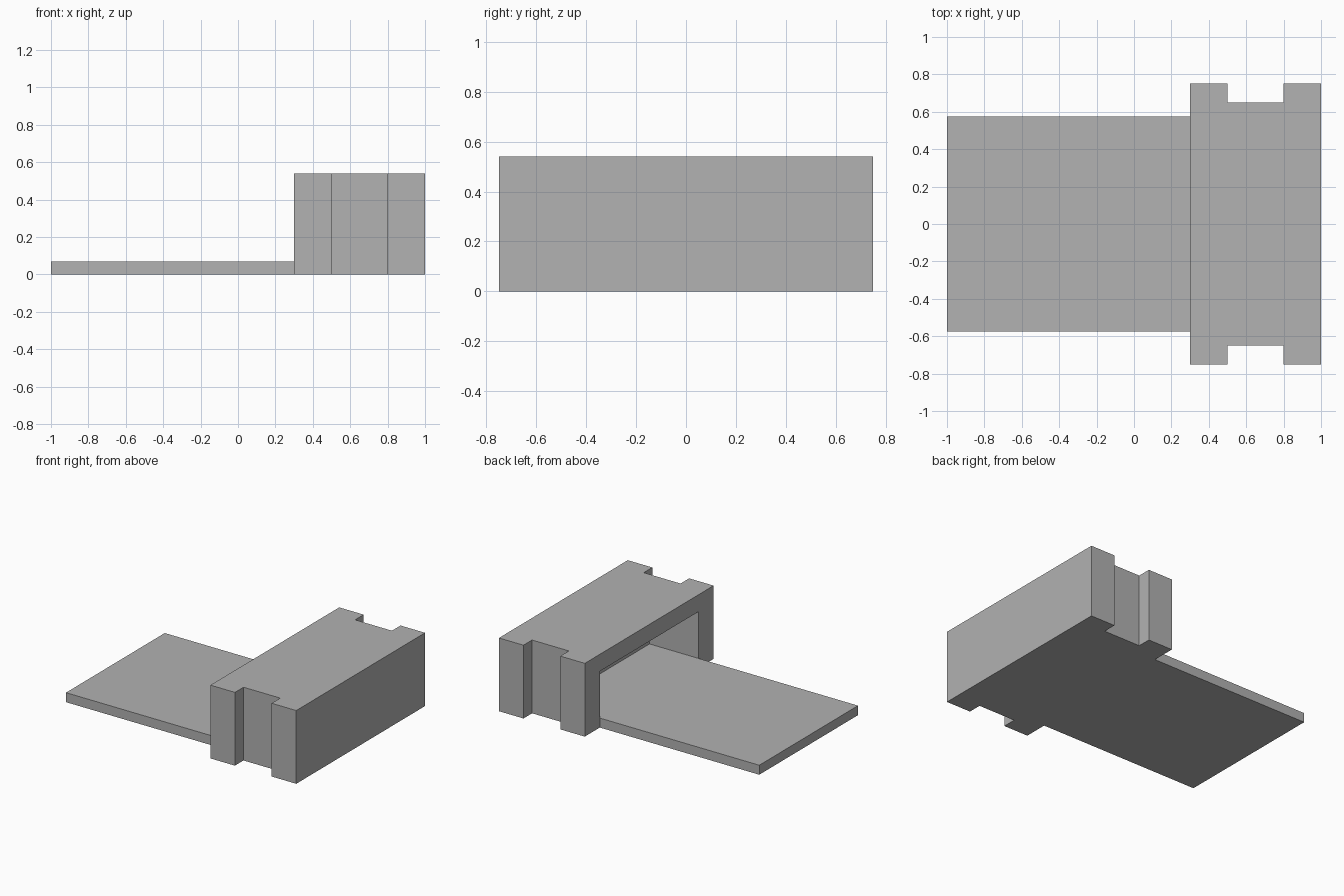
import bpy
import bmesh

cube = bpy.data.objects.get("Cube")
if cube:
    bpy.data.objects.remove(cube, do_unlink=True)

GREY = (0.445, 0.445, 0.445, 1.0)
grey = bpy.data.materials.new("plain grey")
grey.use_nodes = True
grey.diffuse_color = GREY
grey.node_tree.nodes["Principled BSDF"].inputs["Base Color"].default_value = GREY

HEIGHT = 0.54          # top of the housing
PLATE_TOP = 0.07       # thickness of the base plate
HALF_PLATE = 0.575     # half width of plate and cavity
FRONT = 0.3            # open face of the housing


def prism(name, outline, z0, z1):
    """Extrude a plan outline from z0 up to z1."""
    bm = bmesh.new()
    face = bm.faces.new([bm.verts.new((x, y, z0)) for x, y in outline])
    top = bmesh.ops.extrude_face_region(bm, geom=[face])
    verts = [v for v in top["geom"] if isinstance(v, bmesh.types.BMVert)]
    bmesh.ops.translate(bm, verts=verts, vec=(0, 0, z1 - z0))
    bmesh.ops.recalc_face_normals(bm, faces=bm.faces)
    mesh = bpy.data.meshes.new(name)
    bm.to_mesh(mesh)
    bm.free()
    mesh.materials.append(grey)
    obj = bpy.data.objects.new(name, mesh)
    bpy.context.collection.objects.link(obj)
    return obj


def rectangle(x0, x1, half):
    return [(x0, -half), (x1, -half), (x1, half), (x0, half)]


def combine(target, tool, operation):
    """Apply a boolean and discard the tool object."""
    mod = target.modifiers.new(operation, 'BOOLEAN')
    mod.operation = operation
    mod.solver = 'EXACT'
    mod.object = tool
    bpy.context.view_layer.objects.active = target
    bpy.ops.object.modifier_apply(modifier=mod.name)
    bpy.data.objects.remove(tool, do_unlink=True)


# Housing: mirrored plan with a notch in each end
side = [(FRONT, 0.75), (0.5, 0.75), (0.5, 0.65),
        (0.8, 0.65), (0.8, 0.75), (1.0, 0.75)]
plan = side + [(x, -y) for x, y in reversed(side)]
housing = prism("housing_with_base_plate", plan, 0, HEIGHT)

# Cavity open toward the plate
combine(housing, prism("cavity_cutter", rectangle(0.1, 0.7, HALF_PLATE),
                       PLATE_TOP, 0.415), 'DIFFERENCE')

# Base plate running into the cavity floor
combine(housing, prism("base_plate", rectangle(-1.0, 0.5, HALF_PLATE),
                       0, PLATE_TOP), 'UNION')
